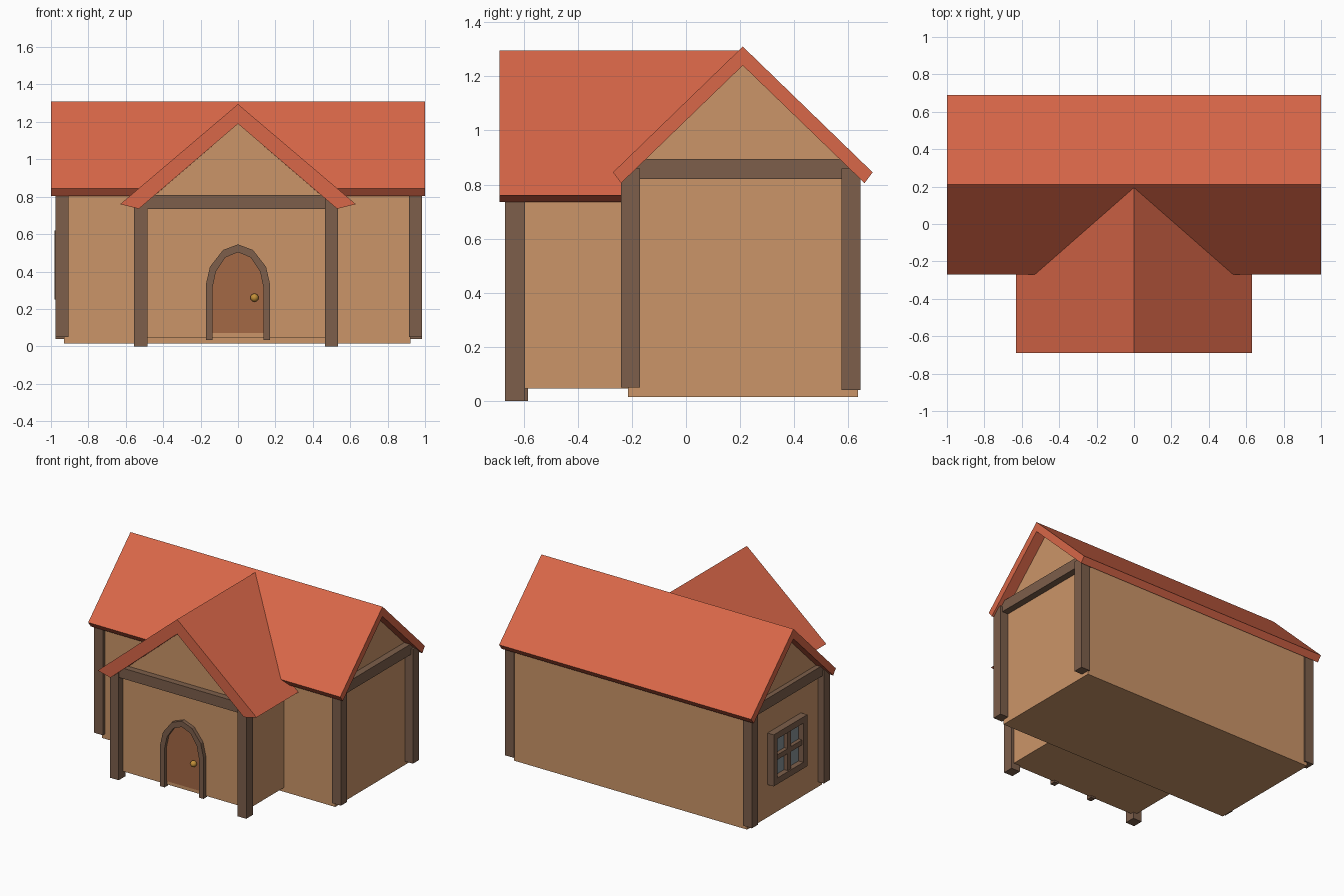
import bpy, bmesh
from mathutils import Matrix, Vector

if "Cube" in bpy.data.objects:
    bpy.data.objects.remove(bpy.data.objects["Cube"])


def material(name, rgb):
    m = bpy.data.materials.new(name)
    m.diffuse_color = (*rgb, 1)
    m.use_nodes = True
    m.node_tree.nodes["Principled BSDF"].inputs["Base Color"].default_value = m.diffuse_color
    return m


PLASTER = material("plaster", (0.60, 0.30, 0.14))
TILE = material("roof_tile", (0.69, 0.135, 0.065))
TIMBER = material("timber", (0.205, 0.114, 0.07))
DOOR = material("door_wood", (0.37, 0.14, 0.06))
GLASS = material("glass", (0.24, 0.29, 0.31))
BRASS = material("brass", (0.55, 0.28, 0.04))


def finish(name, bm, mat):
    bmesh.ops.recalc_face_normals(bm, faces=bm.faces)
    me = bpy.data.meshes.new(name)
    bm.to_mesh(me)
    bm.free()
    me.materials.append(mat)
    ob = bpy.data.objects.new(name, me)
    bpy.context.collection.objects.link(ob)
    return ob


def prism(name, profile, axis, a, b, mat):
    """Extrude a (horizontal, z) profile along x or y from a to b."""
    bm = bmesh.new()
    place = (lambda p: (a, p[0], p[1])) if axis == "x" else (lambda p: (p[0], a, p[1]))
    face = bm.faces.new([bm.verts.new(place(p)) for p in profile])
    ext = bmesh.ops.extrude_face_region(bm, geom=[face], use_keep_orig=True)["geom"]
    move = Vector((b - a, 0, 0)) if axis == "x" else Vector((0, b - a, 0))
    bmesh.ops.translate(bm, vec=move, verts=[v for v in ext if isinstance(v, bmesh.types.BMVert)])
    return finish(name, bm, mat)


def boxes(name, spans, mat):
    """Boxes given as (x0, x1, y0, y1, z0, z1), in one object."""
    bm = bmesh.new()
    for x0, x1, y0, y1, z0, z1 in spans:
        mtx = Matrix.Translation(((x0 + x1) / 2, (y0 + y1) / 2, (z0 + z1) / 2)) \
            @ Matrix.Diagonal((x1 - x0, y1 - y0, z1 - z0, 1))
        bmesh.ops.create_cube(bm, size=1, matrix=mtx)
    return finish(name, bm, mat)


def mirrored(half, c=0.0):
    """Outline from its left half (offset, z), mirrored about c; a centre point is kept once."""
    return [(c - d, z) for d, z in half] + [(c + d, z) for d, z in reversed(half) if d > 0]


def gable_roof(name, c, top, outer, inner, under, axis, a, b):
    """Two sloping slabs as one chevron profile."""
    prof = [(c - outer[0], outer[1]), (c, top), (c + outer[0], outer[1]),
            (c + inner[0], inner[1]), (c, under), (c - inner[0], inner[1])]
    return prism(name, prof, axis, a, b, TILE)


RIDGE_Y = 0.21

# Walls with gable tops
prism("main_walls", mirrored([(0.425, 0.015), (0.425, 0.83), (0, 1.24)], RIDGE_Y),
      "x", -0.93, 0.922, PLASTER)
prism("porch_walls", mirrored([(0.515, 0.045), (0.515, 0.747), (0, 1.19)]),
      "y", -0.61, -0.20, PLASTER)

# Roofs
gable_roof("main_roof", RIDGE_Y, 1.31, (0.48, 0.845), (0.45, 0.805), 1.24, "x", -1, 1)
gable_roof("porch_roof", 0, 1.295, (0.63, 0.76), (0.53, 0.735), 1.19, "y", -0.69, 0.195)

# Corner posts
for side, x0 in (("left", -0.975), ("right", 0.915)):
    for end, y0, z0 in (("front", -0.24, 0.05), ("back", 0.575, 0.04)):
        boxes(f"{end}_{side}_post", [(x0, x0 + 0.07, y0, y0 + 0.07, z0, 0.86)], TIMBER)
for side, x0, y0 in (("left", -0.555, -0.66), ("right", 0.465, -0.67)):
    boxes(f"porch_{side}_post", [(x0, x0 + 0.07, y0, y0 + 0.075, 0, 0.79)], TIMBER)

# Gable tie beams, trimmed to the roof slope
tie = mirrored([(0.434, 0.82), (0.357, 0.895)], RIDGE_Y)
prism("left_tie_beam", tie, "x", -0.965, -0.90, TIMBER)
prism("right_tie_beam", tie, "x", 0.90, 0.97, TIMBER)
prism("porch_tie_beam", mirrored([(0.53, 0.735), (0.443, 0.81)]), "y", -0.655, -0.59, TIMBER)

# Arched door, its frame and knob
inner = [(0.137, 0.31), (0.118, 0.40), (0.068, 0.475), (0, 0.503)]
outer = [(0.172, 0.033), (0.172, 0.33), (0.15, 0.425), (0.08, 0.515), (0, 0.545)]
prism("door", mirrored([(0.137, 0.07)] + inner), "y", -0.615, -0.59, DOOR)
prism("door_frame", mirrored(outer) + mirrored([(0.137, 0.033)] + inner)[::-1],
      "y", -0.637, -0.595, TIMBER)
bm = bmesh.new()
bmesh.ops.create_uvsphere(bm, u_segments=12, v_segments=8, radius=0.022,
                          matrix=Matrix.Translation((0.088, -0.63, 0.26)))
for f in bm.faces:
    f.smooth = True
finish("door_knob", bm, BRASS)

# Four-pane window on the left gable wall
Y0, Y1, Z0, Z1, T, B = 0.025, 0.405, 0.25, 0.62, 0.045, 0.018
yc, zc = (Y0 + Y1) / 2, (Z0 + Z1) / 2
boxes("window_frame", [(-0.98, -0.92, Y0, Y0 + T, Z0, Z1), (-0.98, -0.92, Y1 - T, Y1, Z0, Z1),
                       (-0.98, -0.92, Y0 + T, Y1 - T, Z0, Z0 + T),
                       (-0.98, -0.92, Y0 + T, Y1 - T, Z1 - T, Z1)], TIMBER)
boxes("window_bars", [(-0.97, -0.92, yc - B, yc + B, Z0 + T, Z1 - T),
                      (-0.97, -0.92, Y0 + T, yc - B, zc - B, zc + B),
                      (-0.97, -0.92, yc + B, Y1 - T, zc - B, zc + B)], TIMBER)
boxes("window_glass", [(-0.942, -0.92, Y0 + T, Y1 - T, Z0 + T, Z1 - T)], GLASS)
